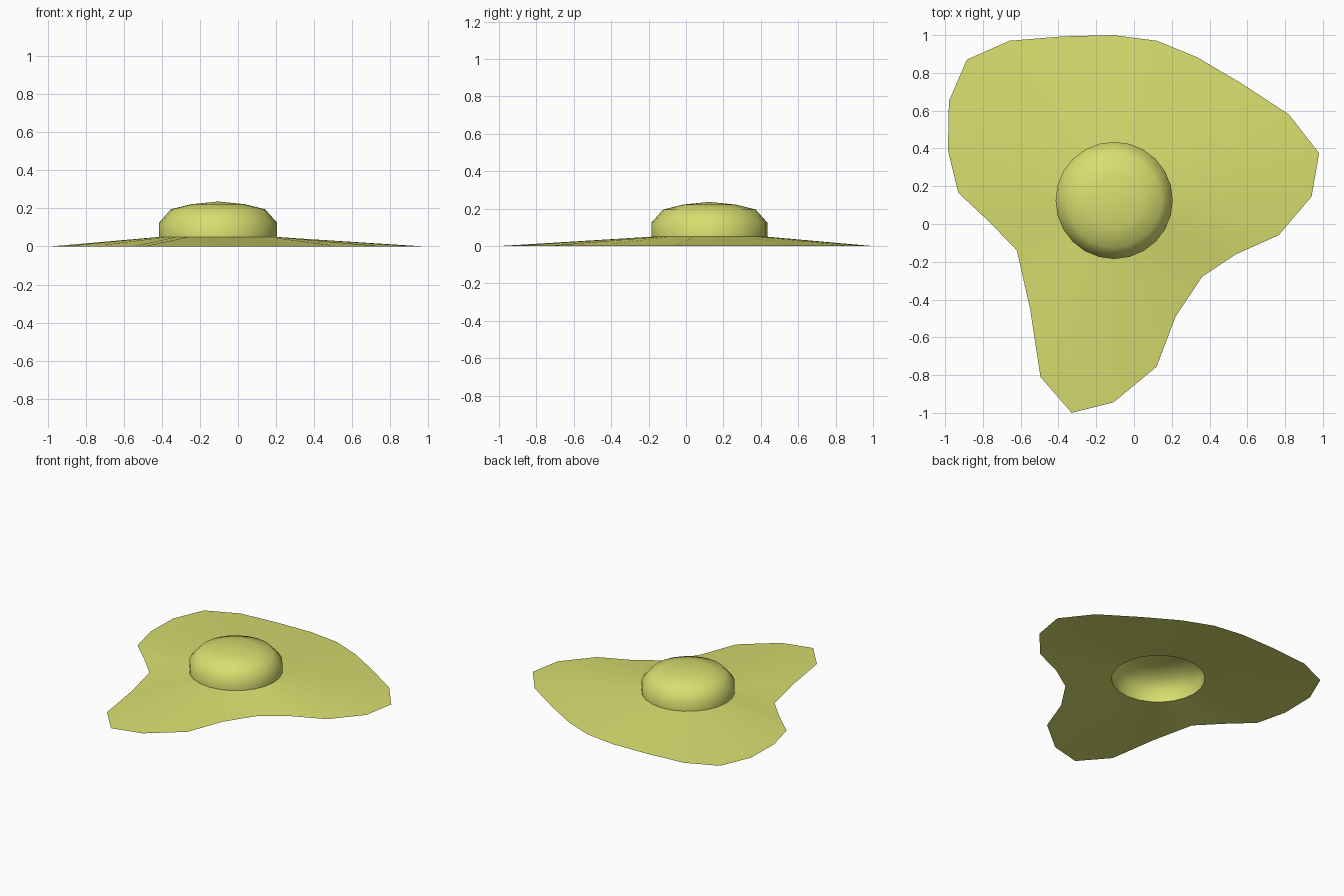
import bpy
import bmesh
from math import cos, sin, tau

if "Cube" in bpy.data.objects:
    bpy.data.objects.remove(bpy.data.objects["Cube"])

SIDES = 24
CX, CY = -0.105, 0.125
RADIUS = 0.31

mat = bpy.data.materials.new("egg_yellow")
mat.diffuse_color = (0.69, 0.73, 0.16, 1)
mat.use_nodes = True
mat.node_tree.nodes["Principled BSDF"].inputs["Base Color"].default_value = mat.diffuse_color


def ring(r, z):
    return [(CX + r * cos(tau * i / SIDES), CY + r * sin(tau * i / SIDES), z)
            for i in range(SIDES)]


def loft(name, loops, tip=None):
    """Skin successive loops upward, optionally closing them at a tip."""
    bm = bmesh.new()
    rows = [[bm.verts.new(p) for p in loop] for loop in loops]
    for a, b in zip(rows, rows[1:]):
        for i in range(SIDES):
            j = (i + 1) % SIDES
            bm.faces.new((a[i], a[j], b[j], b[i]))
    if tip:
        top = bm.verts.new(tip)
        for i in range(SIDES):
            bm.faces.new((rows[-1][i], rows[-1][(i + 1) % SIDES], top))
    mesh = bpy.data.meshes.new(name)
    bm.to_mesh(mesh)
    bm.free()
    mesh.materials.append(mat)
    mesh.shade_smooth()
    obj = bpy.data.objects.new(name, mesh)
    bpy.context.collection.objects.link(obj)
    return obj


# Irregular rim of the egg white, counter-clockwise from +x
rim = [(0.94, 0.145), (0.98, 0.375), (0.82, 0.58), (0.56, 0.75),
       (0.33, 0.885), (0.12, 0.97), (-0.11, 1.0), (-0.38, 0.993),
       (-0.66, 0.97), (-0.885, 0.87), (-0.98, 0.65), (-0.985, 0.39),
       (-0.93, 0.165), (-0.77, 0.015), (-0.62, -0.14), (-0.55, -0.45),
       (-0.495, -0.81), (-0.33, -1.0), (-0.11, -0.945), (0.12, -0.755),
       (0.22, -0.49), (0.36, -0.28), (0.54, -0.16), (0.765, -0.06)]

# Egg white: thin open sheet sloping up to the yolk
loft("egg_white", [[(x, y, 0) for x, y in rim], ring(RADIUS, 0.05)])

# Yolk: hollow dome, open underneath
loft("yolk", [ring(RADIUS, 0.05), ring(RADIUS, 0.125),
              ring(0.248, 0.195), ring(0.14, 0.222)], (CX, CY, 0.236))
